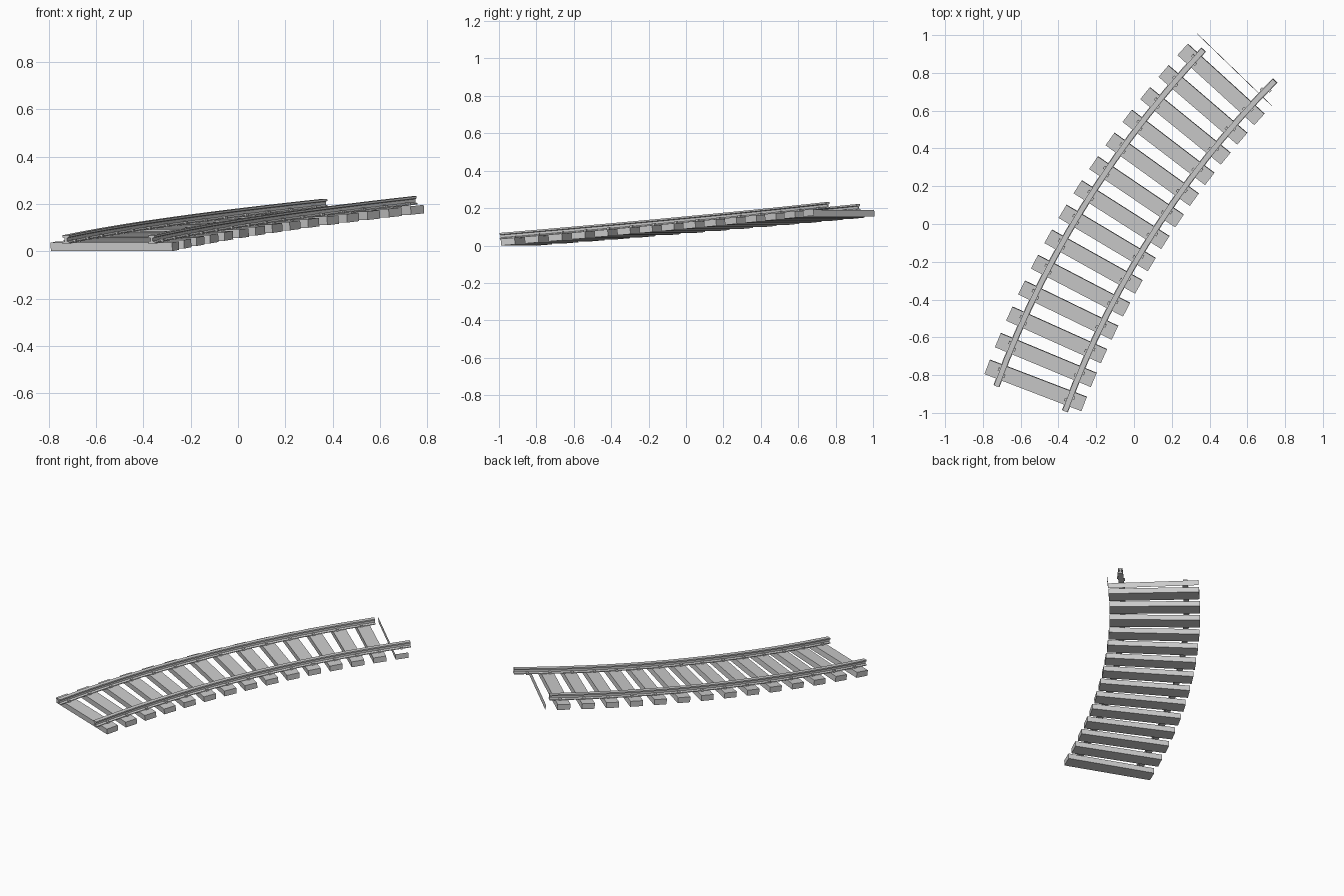
import bpy, bmesh
from math import radians, sin, cos, atan
from mathutils import Matrix, Vector

if "Cube" in bpy.data.objects:
    bpy.data.objects.remove(bpy.data.objects["Cube"])

# Track arc: heading turns right while climbing
P0, H0, TURN, R, N = Vector((-0.52, -0.853)), 69.05, 21.4, 5.04, 14
STEP = radians(TURN) / (N - 1)
SLOPE, Z0 = 0.076, 0.003
GAUGE = 0.193
TIE_L, TIE_W, TIE_H = 0.55, 0.08, 0.036
h0 = radians(H0)
CEN = P0 + R * Vector((sin(h0), -cos(h0)))


def frame(i):
    """Local frame at tie index i: x = right, y = along the track, z = up."""
    h = h0 - i * STEP
    p = CEN + R * Vector((-sin(h), cos(h)))
    z = Z0 + SLOPE * R * STEP * i
    return (Matrix.Translation((p.x, p.y, z)) @ Matrix.Rotation(h - radians(90), 4, 'Z')
            @ Matrix.Rotation(atan(SLOPE), 4, 'X'))


def finish(bm, name, fix=True):
    if fix:
        bmesh.ops.recalc_face_normals(bm, faces=bm.faces[:])
    me = bpy.data.meshes.new(name)
    bm.to_mesh(me)
    bm.free()
    ob = bpy.data.objects.new(name, me)
    bpy.context.collection.objects.link(ob)
    return ob


def box(bm, m, loc, size):
    bmesh.ops.create_cube(bm, size=1, matrix=m @ Matrix.Translation(loc) @ Matrix.Diagonal((*size, 1)))


# Wooden ties
bm = bmesh.new()
for i in range(N):
    box(bm, frame(i), (0, 0, TIE_H / 2), (TIE_L, TIE_W, TIE_H))
finish(bm, "ties")

# Unfinished last tie: only its front face and right end face
bm = bmesh.new()
m = frame(N)
pts = [(-TIE_L / 2, -TIE_W / 2), (TIE_L / 2, -TIE_W / 2), (TIE_L / 2, TIE_W / 2)]
lo = [bm.verts.new(m @ Vector((x, y, 0))) for x, y in pts]
hi = [bm.verts.new(m @ Vector((x, y, TIE_H))) for x, y in pts]
for k in range(2):
    bm.faces.new((lo[k], lo[k + 1], hi[k + 1], hi[k]))
finish(bm, "end_tie_faces", False)

# Rails: I-shaped profile swept along the arc
half = [(0.017, 0.035), (0.017, 0.040), (0.005, 0.045), (0.005, 0.058),
        (0.014, 0.061), (0.014, 0.070)]
profile = half + [(-x, z) for x, z in reversed(half)]


def rail(name, side, segments):
    bm = bmesh.new()
    rings = []
    for k in range(segments + 1):
        m = frame(k - 0.5)
        rings.append([bm.verts.new(m @ Vector((side * GAUGE + x, 0, z))) for x, z in profile])
    n = len(profile)
    for a, b in zip(rings, rings[1:]):
        for j in range(n):
            bm.faces.new((a[j], a[(j + 1) % n], b[(j + 1) % n], b[j]))
    bm.faces.new(rings[0])
    bm.faces.new(rings[-1])
    finish(bm, name)
    # Clips holding the rail foot on each tie
    bm = bmesh.new()
    for k in range(segments):
        for s in (-1, 1):
            box(bm, frame(k), (side * GAUGE + s * 0.014, s * side * 0.012, 0.041), (0.02, 0.016, 0.013))
    finish(bm, name + "_clips")


rail("left_rail", -1, N)
rail("right_rail", 1, N + 1)
